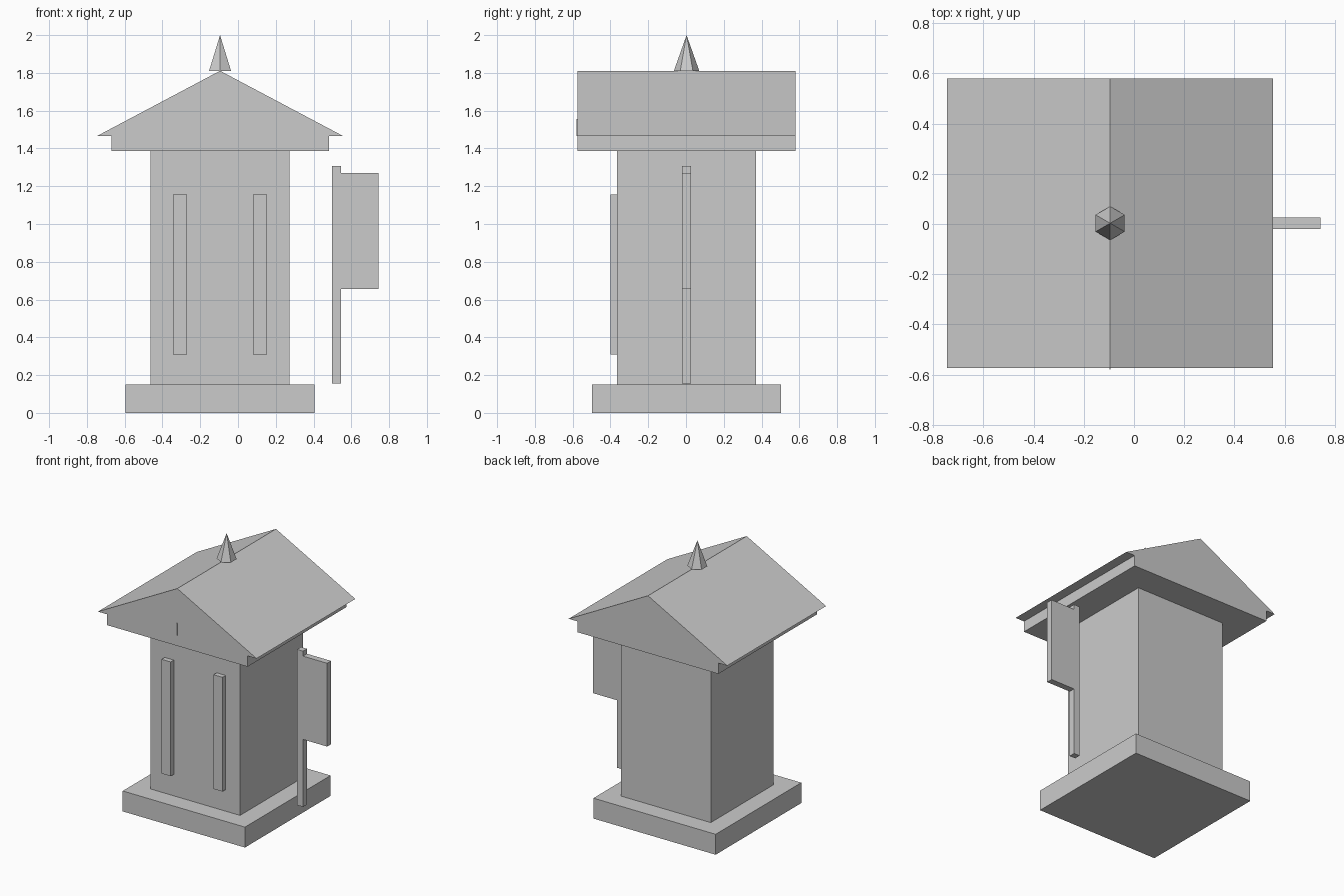
import bpy, bmesh, math

if "Cube" in bpy.data.objects:
    bpy.data.objects.remove(bpy.data.objects["Cube"])

CX, CY = -0.095, 0.003   # axis of the hut


def extrude_profile(name, pts, y0, y1):
    """Extrude a closed x/z outline from y0 (front) to y1 (back)."""
    bm = bmesh.new()
    face = bm.faces.new([bm.verts.new((x, y0, z)) for x, z in pts])
    ext = bmesh.ops.extrude_face_region(bm, geom=[face])
    verts = [g for g in ext["geom"] if isinstance(g, bmesh.types.BMVert)]
    bmesh.ops.translate(bm, verts=verts, vec=(0, y1 - y0, 0))
    bmesh.ops.recalc_face_normals(bm, faces=bm.faces)
    me = bpy.data.meshes.new(name)
    bm.to_mesh(me)
    bm.free()
    ob = bpy.data.objects.new(name, me)
    bpy.context.collection.objects.link(ob)
    return ob


def box(name, x0, x1, y0, y1, z0, z1):
    return extrude_profile(name, [(x0, z0), (x1, z0), (x1, z1), (x0, z1)], y0, y1)


# Plinth and body
box("base", CX - 0.5, CX + 0.5, CY - 0.5, CY + 0.5, 0, 0.151)
box("body", CX - 0.367, CX + 0.367, CY - 0.367, CY + 0.367, 0.151, 1.387)

# Gabled roof with its lower slab, one outline
half = [(0.576, 1.387), (0.576, 1.467), (0.649, 1.467)]
outline = ([(CX + x, z) for x, z in half] + [(CX, 1.811)]
           + [(CX - x, z) for x, z in reversed(half)])
extrude_profile("roof", outline, CY - 0.577, CY + 0.577)

# Thin mark on the front gable
box("gable_mark", CX - 0.002, CX + 0.002, -0.58, -0.56, 1.467, 1.556)

# Front strips
for side, name in ((-1, "left_strip"), (1, "right_strip")):
    x = CX + side * 0.212
    box(name, x - 0.037, x + 0.037, -0.401, -0.355, 0.31, 1.155)

# Hanging banner: pole and panel in one outline
extrude_profile("banner", [(0.498, 0.156), (0.546, 0.156), (0.546, 0.655), (0.743, 0.655),
                           (0.743, 1.271), (0.546, 1.271), (0.546, 1.308), (0.498, 1.308)],
                CY - 0.023, CY + 0.023)

# Six-sided finial, corners on the y axis
bpy.ops.mesh.primitive_cone_add(vertices=6, radius1=0.067, radius2=0, depth=0.189,
                                location=(CX, CY, 1.9055))
bpy.context.object.name = "finial"
